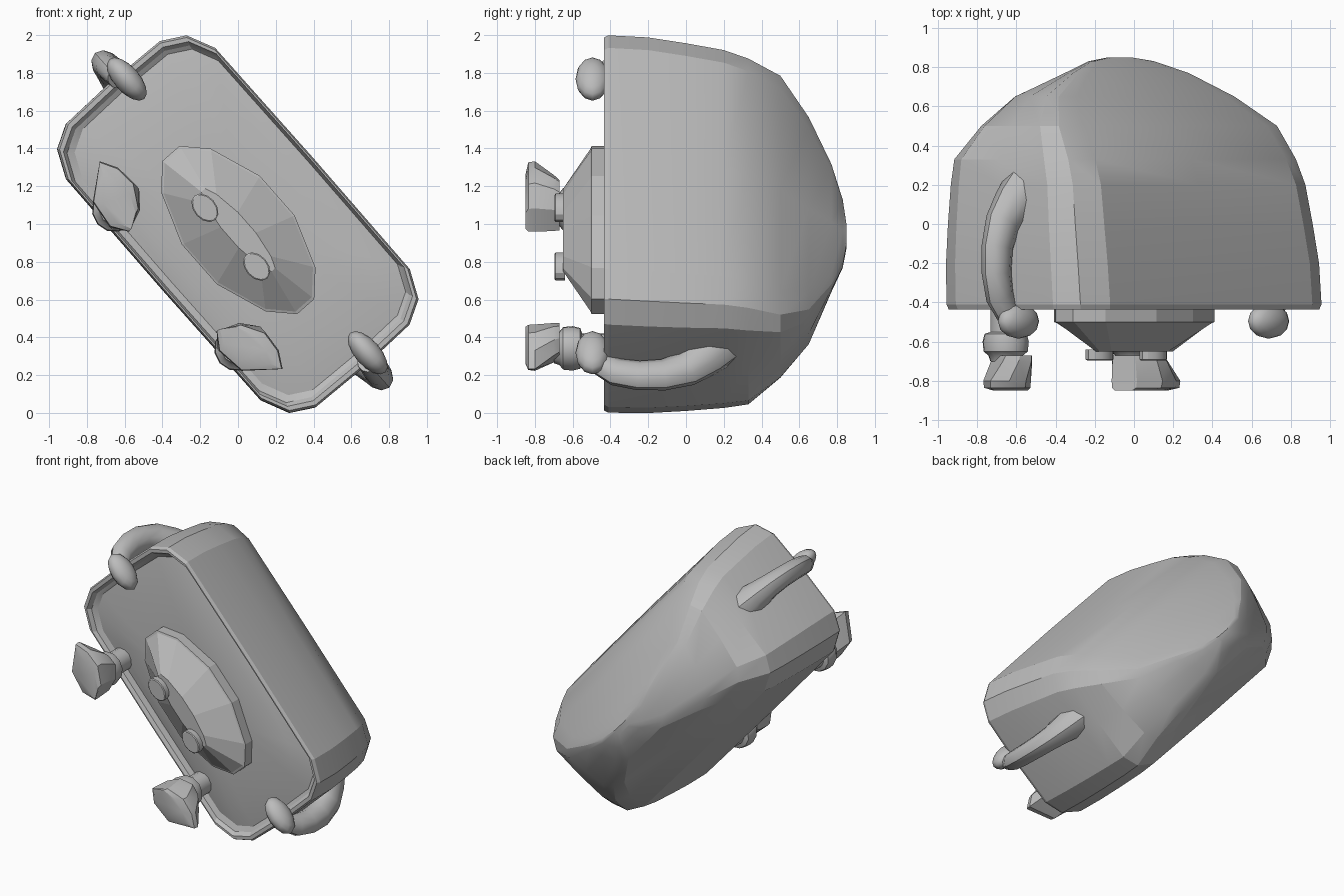
import bpy, bmesh
from math import sin, cos, pi, radians
from mathutils import Matrix, Vector

if "Cube" in bpy.data.objects:
    bpy.data.objects.remove(bpy.data.objects["Cube"])

grey = bpy.data.materials.new("plain grey")
grey.use_nodes = True
grey.diffuse_color = (0.5, 0.5, 0.5, 1)
grey.node_tree.nodes["Principled BSDF"].inputs["Base Color"].default_value = (0.5, 0.5, 0.5, 1)

# Local axes: x across the face, y to the back, z to the crown; the whole model leans sideways
LEAN = Matrix.Translation((0, 0, 1)) @ Matrix.Rotation(radians(48.65), 4, 'Y')


def finish(name, bm, smooth):
    bmesh.ops.transform(bm, matrix=LEAN, verts=bm.verts)
    bmesh.ops.recalc_face_normals(bm, faces=bm.faces)
    mesh = bpy.data.meshes.new(name)
    bm.to_mesh(mesh)
    bm.free()
    mesh.materials.append(grey)
    obj = bpy.data.objects.new(name, mesh)
    bpy.context.collection.objects.link(obj)
    if smooth:
        bpy.ops.object.select_all(action='DESELECT')
        obj.select_set(True)
        bpy.context.view_layer.objects.active = obj
        bpy.ops.object.shade_smooth_by_angle(angle=radians(smooth))


def loft(name, rings, smooth=0):
    """Skin a row of closed rings and cap both ends."""
    bm = bmesh.new()
    loops = [[bm.verts.new(p) for p in ring] for ring in rings]
    for a, b in zip(loops, loops[1:]):
        for i in range(len(a)):
            j = (i + 1) % len(a)
            bm.faces.new((a[i], a[j], b[j], b[i]))
    bm.faces.new(loops[0])
    bm.faces.new(loops[-1])
    finish(name, bm, smooth)


def mirrored(quarter):
    """Complete an outline from points running from the +x axis to the +z axis."""
    half = quarter + [(-x, z) for x, z in reversed(quarter) if x > 0]
    return half + [(-x, -z) for x, z in half if 0 < z]


def ring(outline, y, sx, sz, dz=0.0, taper=0.0):
    """Scaled outline; taper makes the crown side wider than the foot side."""
    return [(x * (sx + taper * z), y, z * sz + dz) for x, z in outline]


# Body: rounded slab outline, sunken face, domed back whose peak sits toward the feet
slab = mirrored([(1.01, 0), (1.0, .33), (.93, .455), (.78, .525), (0, .53)])
slab = [p for i, p in enumerate(slab) if p not in slab[:i]]
sections = [
    (-.425, .4, .4), (-.415, .75, .75, .01), (-.39, .92, .91, .015), (-.405, .945, .95),
    (-.435, .965, .97), (-.435, .99, .985), (-.41, 1, 1),
    (-.2, 1, .985, -.01), (0, .985, .95, -.025), (.2, .965, .91, -.04),
    (.33, .945, .85, -.06), (.5, .86, .66, -.07, .1), (.65, .665, .44, -.115, .14),
    (.77, .36, .27, -.125, .21), (.83, .2, .12, -.12, .1), (.85, .07, .04, -.1)]
loft("body", [ring(slab, *s) for s in sections], 20)

# Muzzle: faceted long oval narrowing to a flat ridge
oval = [(.54, .06), (.42, .175), (.14, .275)]
oval += [(-x, z) for x, z in reversed(oval)]
oval += [(-x, -z) for x, z in oval]
loft("muzzle", [[(x + .025, y, z) for x, y, z in ring(oval, y, sx, sz, -.02)] for y, sx, sz in
                ((-.36, .98, .98), (-.425, 1, 1), (-.5, 1, 1), (-.505, .97, .96), (-.65, .52, .22))])


def round_ring(x, y, z, rx, rz, n=12):
    return [(x + rx * cos(2 * pi * i / n), y, z + rz * sin(2 * pi * i / n)) for i in range(n)]


def arm(name, side):
    """Curved arm flaring out of the end wall and sweeping forward to the hand."""
    path = [(.88, .13, .16), (.97, .08, .125), (1.05, 0, .1), (1.09, -.12, .09),
            (1.095, -.25, .085), (1.07, -.37, .08), (1.0, -.47, .065)]
    rings = []
    for i, (x, y, r) in enumerate(path):
        a, b = path[max(i - 1, 0)], path[min(i + 1, len(path) - 1)]
        along = Vector((b[0] - a[0], b[1] - a[1])).normalized()
        rings.append([(side * (x - along.y * r * cos(t)), y + along.x * r * cos(t),
                       .03 + r * .8 * sin(t))
                      for t in (2 * pi * k / 10 for k in range(10))])
    loft(name, rings, 40)


for word, side in (("right", -1), ("left", 1)):
    arm(word + "_arm", side)

    # Hand: flattened mitten
    bm = bmesh.new()
    bmesh.ops.create_uvsphere(bm, u_segments=12, v_segments=8, radius=1)
    place = Matrix.Translation((side * .965, -.495, .065)) @ Matrix.Diagonal((.14, .09, .068, 1))
    bmesh.ops.transform(bm, matrix=place, verts=bm.verts)
    finish(word + "_hand", bm, 50)

    # Leg with ankle cuff
    loft(word + "_leg", [round_ring(side * .49, y, -.44, r, r) for y, r in
                         ((-.36, .08), (-.55, .08), (-.56, .11), (-.6, .12),
                          (-.65, .115), (-.67, .09), (-.7, .08))], 40)

    # Shoe: sole turned forward, toe pointing outward, straight heel
    sole = [(.74, -.33), (.65, -.28), (.53, -.27), (.41, -.34),
            (.35, -.46), (.44, -.52), (.6, -.5)]
    shoe = []
    for y, sx, sz in ((-.67, .64, .92), (-.7, .72, 1), (-.8, .98, 1), (-.835, .97, .95), (-.85, .8, .6)):
        shoe.append([(side * (.37 + (x - .37) * sx), y, -.41 + (z + .41) * sz) for x, z in sole])
    loft(word + "_shoe", shoe, 25)

    # Nostril: short oval stud
    loft(word + "_nostril", [round_ring(side * .207 + .027, y, -.075, rx, rz) for y, rx, rz in
                             ((-.64, .085, .06), (-.69, .085, .06), (-.695, .078, .054))], 30)
